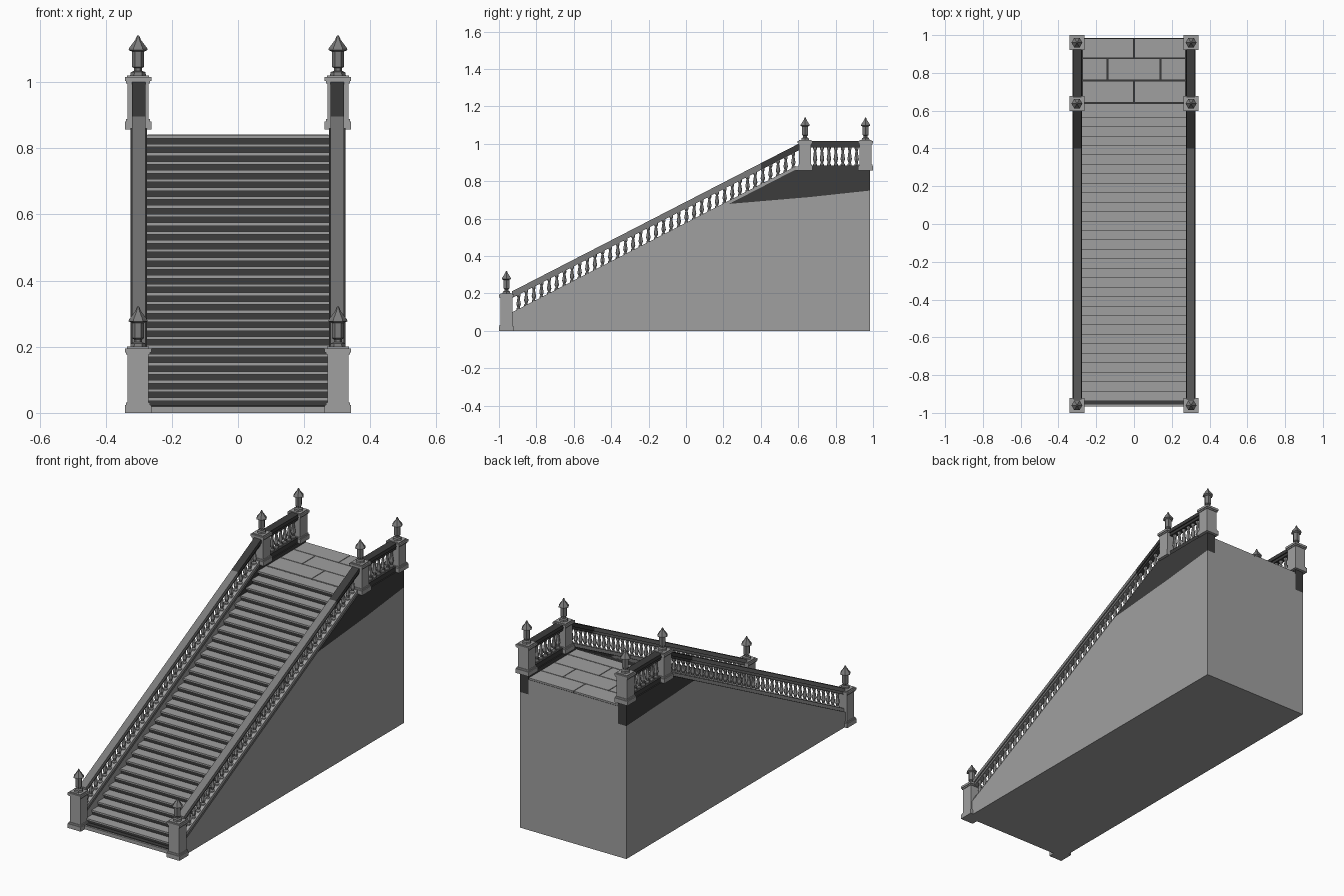
import bpy, bmesh, math
from mathutils import Vector

old = bpy.data.objects.get("Cube")
if old:
    bpy.data.objects.remove(old, do_unlink=True)


def material(name, v):
    m = bpy.data.materials.new(name)
    m.use_nodes = True
    colour = (v, v, v, 1)
    m.diffuse_color = colour
    bsdf = m.node_tree.nodes["Principled BSDF"]
    bsdf.inputs["Base Color"].default_value = colour
    bsdf.inputs["Roughness"].default_value = 0.9
    return m


LIGHT, MID, DARK = 0, 1, 2
MATS = [material("light stone", 0.35), material("weathered stone", 0.2),
        material("dark stone", 0.045)]


def finish(name, bm):
    bmesh.ops.recalc_face_normals(bm, faces=bm.faces)
    mesh = bpy.data.meshes.new(name)
    bm.to_mesh(mesh)
    bm.free()
    for m in MATS:
        mesh.materials.append(m)
    ob = bpy.data.objects.new(name, mesh)
    bpy.context.collection.objects.link(ob)
    return ob


def prism(bm, pts, x0, x1, mat=LIGHT):
    """Extrude a (y, z) profile from x0 to x1."""
    a = [bm.verts.new((x0, y, z)) for y, z in pts]
    b = [bm.verts.new((x1, y, z)) for y, z in pts]
    faces = [bm.faces.new(a), bm.faces.new(b[::-1])]
    n = len(pts)
    for i in range(n):
        j = (i + 1) % n
        faces.append(bm.faces.new((a[i], b[i], b[j], a[j])))
    for f in faces:
        f.material_index = mat
    return faces


def box(bm, x0, x1, y0, y1, z0, z1, mat=LIGHT):
    prism(bm, [(y0, z0), (y1, z0), (y1, z1), (y0, z1)], x0, x1, mat)


def lathe(bm, x, y, z, profile, sides, mat):
    """Stack of rings given as (radius, height)."""
    rings = []
    for r, h in profile:
        rings.append([bm.verts.new((x + r * math.cos(math.tau * k / sides),
                                    y + r * math.sin(math.tau * k / sides), z + h))
                      for k in range(sides)])
    faces = [bm.faces.new(rings[0][::-1]), bm.faces.new(rings[-1])]
    for lo, hi in zip(rings, rings[1:]):
        for k in range(sides):
            j = (k + 1) % sides
            faces.append(bm.faces.new((lo[k], lo[j], hi[j], hi[k])))
    for f in faces:
        f.material_index = mat


# Key dimensions
SLOPE, CX, IN = 0.515, 0.3, 0.275
FRONT, BACK, STEPS = -0.93, 0.985, 31
FLOOR, WALL = 0.84, 0.86
RISE, RUN = (FLOOR - 0.02) / STEPS, 1.55 / STEPS


def wall_z(y):
    return min(WALL, 0.56 + SLOPE * y)


def rail_z(y):
    return 0.69 + SLOPE * y


# Stair core: stepped profile with dark risers
bm = bmesh.new()
pts = [(BACK, 0), (FRONT, 0)]
for i in range(STEPS):
    y, z = FRONT + i * RUN, 0.02 + (i + 1) * RISE - 0.008
    pts += [(y, pts[-1][1]), (y, z)] if i else [(y, z)]
pts.append((BACK, FLOOR - 0.008))
prism(bm, pts, -IN, IN)
bm.normal_update()
bmesh.ops.recalc_face_normals(bm, faces=bm.faces)
for f in bm.faces:
    c = f.calc_center_median()
    if f.normal.y < -0.9 or (f.normal.z > 0.9 and c.y > 0.6):
        f.material_index = DARK
finish("stair_core", bm)

# Treads with a small nosing
bm = bmesh.new()
for i in range(STEPS):
    y, z = FRONT + i * RUN, 0.02 + (i + 1) * RISE
    end = y + RUN if i < STEPS - 1 else 0.638
    box(bm, -IN, IN, y - 0.006, end, z - 0.01, z)
finish("treads", bm)

# Ground slab before the first step
bm = bmesh.new()
box(bm, -IN, IN, -0.965, FRONT, 0, 0.02)
box(bm, -IN, IN, -0.955, FRONT, 0.02, 0.023, DARK)
finish("foot_slab", bm)

# Landing paving in staggered rows
bm = bmesh.new()
rows = [0.642, 0.76, 0.877, BACK]
for r in range(3):
    cuts = [-IN, -0.14, 0.14, IN] if r == 1 else [-IN, 0, IN]
    for x0, x1 in zip(cuts, cuts[1:]):
        box(bm, x0 + 0.002, x1 - 0.002, rows[r] + 0.002, rows[r + 1] - 0.002,
            FLOOR - 0.01, FLOOR + 0.001)
finish("landing_paving", bm)

# Side walls, with the darkened upper part below the landing
STAIN = {-1: [(0.39, wall_z(0.39)), (BACK, 0.735)],
         1: [(0.23, wall_z(0.23)), (0.66, 0.715), (BACK, 0.75)]}
BALUSTER = [(0.011, 0), (0.011, 0.1), (0.006, 0.16), (0.012, 0.36),
            (0.010, 0.48), (0.006, 0.78), (0.010, 0.88), (0.010, 1)]
for side, label in ((-1, "right"), (1, "left")):
    c = side * CX
    bm = bmesh.new()
    edge = STAIN[side]
    prism(bm, [(FRONT, 0), (BACK, 0)] + edge[::-1] + [(FRONT, wall_z(FRONT))],
          c - 0.025, c + 0.025)
    prism(bm, edge + [(BACK, WALL), (0.5825, WALL)], c - 0.025, c + 0.025, DARK)
    bmesh.ops.recalc_face_normals(bm, faces=bm.faces)
    for f in bm.faces:
        if f.normal.z > 0.5:
            f.material_index = DARK
    finish(label + "_wall", bm)

    # Plinth strip under the balusters and handrail above them
    bm = bmesh.new()
    for y0, y1, mat in ((-0.93, 0.4, MID), (0.4, 0.61, DARK)):
        for top, thick, half in ((rail_z, 0.022, 0.021), (rail_z, 0.036, 0.015)):
            prism(bm, [(y0, top(y0) - thick), (y1, top(y1) - thick),
                       (y1, top(y1)), (y0, top(y0))], c - half, c + half, mat)
    box(bm, c - 0.022, c + 0.022, 0.66, 0.94, 0.995, 1.015, DARK)
    box(bm, c - 0.016, c + 0.016, 0.66, 0.94, 0.98, 0.995, DARK)
    finish(label + "_handrail", bm)

    bm = bmesh.new()
    y0, y1 = FRONT, 0.59
    prism(bm, [(y0, 0.55 + SLOPE * y0), (y1, 0.55 + SLOPE * y1),
               (y1, 0.578 + SLOPE * y1), (y0, 0.578 + SLOPE * y0)],
          c - 0.017, c + 0.017)
    box(bm, c - 0.019, c + 0.019, 0.66, 0.94, WALL - 0.005, 0.885, DARK)
    finish(label + "_plinth", bm)

    # Balusters
    bm = bmesh.new()
    count = 37
    for i in range(count):
        y = -0.895 + i * 0.0408
        z = 0.572 + SLOPE * y
        lathe(bm, c, y, z, [(r, h * (rail_z(y) - 0.032 - z)) for r, h in BALUSTER], 8, LIGHT)
    for i in range(7):
        lathe(bm, c, 0.69 + i * 0.037, 0.88, [(r, h * 0.105) for r, h in BALUSTER], 8, LIGHT)
    finish(label + "_balusters", bm)

# Posts with lantern-shaped finials
FINIAL = [(0.024, 0), (0.022, 0.010), (0.012, 0.014), (0.012, 0.022), (0.018, 0.026),
          (0.018, 0.072), (0.029, 0.077), (0.027, 0.083), (0.009, 0.107), (0.003, 0.121)]
for side, label in ((-1, "right"), (1, "left")):
    c = side * 0.302
    for where, y, z0, z1 in (("foot", -0.96, 0, 0.2), ("middle", 0.637, 0.857, 1.02),
                             ("back", 0.96, 0.857, 1.02)):
        bm = bmesh.new()
        for half, lo, hi in ((0.04, z0, z0 + 0.024), (0.036, z0 + 0.024, z0 + 0.032),
                             (0.032, z0 + 0.032, z1 - 0.024), (0.036, z1 - 0.024, z1 - 0.017),
                             (0.04, z1 - 0.017, z1 - 0.005), (0.033, z1 - 0.005, z1)):
            box(bm, c - half, c + half, y - half, y + half, lo, hi)
        finish(f"{label}_{where}_post", bm)
        bm = bmesh.new()
        lathe(bm, c, y, z1, FINIAL, 6, MID)
        finish(f"{label}_{where}_finial", bm)
